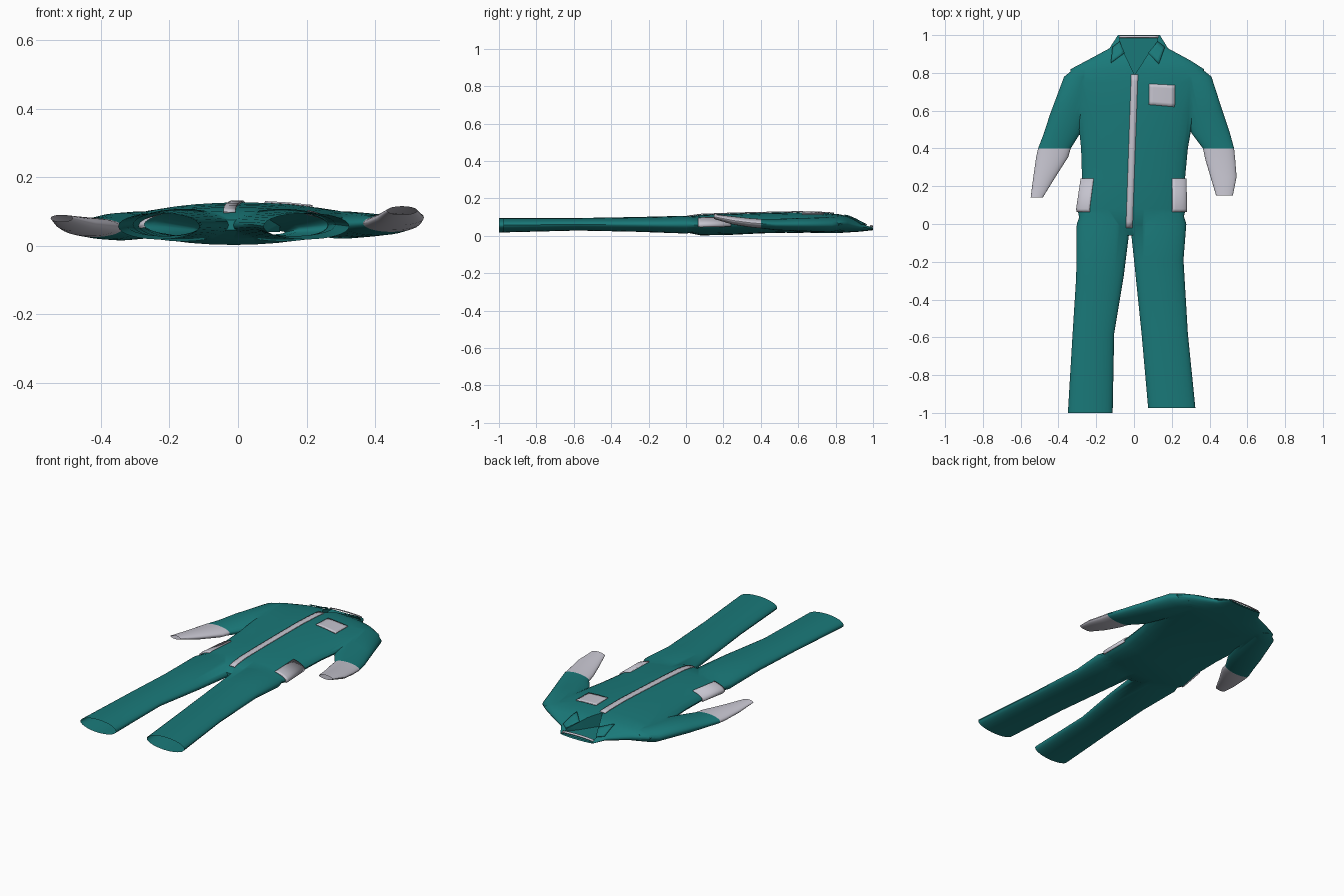
import bpy, bmesh, math
from mathutils import Vector
from mathutils.bvhtree import BVHTree

if "Cube" in bpy.data.objects:
    bpy.data.objects.remove(bpy.data.objects["Cube"])


def material(name, rgb):
    m = bpy.data.materials.new(name)
    m.diffuse_color = (*rgb, 1)
    m.use_nodes = True
    m.node_tree.nodes["Principled BSDF"].inputs["Base Color"].default_value = m.diffuse_color
    return m


TEAL = material("teal_cloth", (0.01, 0.19, 0.19))
GREY = material("grey_cloth", (0.56, 0.55, 0.62))


def add_object(name, bm, mat):
    me = bpy.data.meshes.new(name)
    bm.to_mesh(me)
    bm.free()
    me.materials.append(mat)
    ob = bpy.data.objects.new(name, me)
    bpy.context.collection.objects.link(ob)
    return ob


def activate(ob):
    bpy.ops.object.select_all(action='DESELECT')
    ob.select_set(True)
    bpy.context.view_layer.objects.active = ob


def smooth(ob, angle=40):
    activate(ob)
    bpy.ops.object.shade_smooth_by_angle(angle=math.radians(angle))


def loft(name, rings, mat, caps=True, arc=None, n=28):
    """Join elliptical sections (y, x0, x1, z0, z1); arc gives a partial section."""
    bm = bmesh.new()
    a0, a1 = arc or (0, 360)
    count = n if arc is None else n + 1
    rows = []
    for y, x0, x1, z0, z1 in rings:
        row = []
        for i in range(count):
            a = math.radians(a0 + (a1 - a0) * i / n)
            row.append(bm.verts.new(((x0 + x1) / 2 + (x1 - x0) / 2 * math.cos(a), y,
                                     (z0 + z1) / 2 + (z1 - z0) / 2 * math.sin(a))))
        rows.append(row)
    for r, s in zip(rows, rows[1:]):
        for i in range(n):
            j = (i + 1) % count
            bm.faces.new((r[i], r[j], s[j], s[i]))
    if caps and arc is None:
        bm.faces.new(rows[0])
        bm.faces.new(rows[-1])
    bmesh.ops.recalc_face_normals(bm, faces=bm.faces)
    return add_object(name, bm, mat)


def boolean(target, other, op):
    mod = target.modifiers.new(op.lower(), 'BOOLEAN')
    mod.operation, mod.solver, mod.object = op, 'EXACT', other
    activate(target)
    bpy.ops.object.modifier_apply(modifier=mod.name)
    bpy.data.objects.remove(other)


# Torso, from crotch to neck
torso = [(-.06, -.15, .11, .045, .075), (-.01, -.28, .25, .02, .10),
         (.08, -.30, .275, .002, .112), (.24, -.275, .27, .005, .118),
         (.40, -.28, .285, .013, .122), (.60, -.30, .32, .018, .126),
         (.75, -.34, .37, .014, .122), (.82, -.335, .37, .015, .115),
         (.865, -.25, .30, .018, .105), (.93, -.13, .18, .022, .075),
         (1.0, -.085, .137, .03, .047)]
body = loft("coverall_body", torso, TEAL)

# Legs and upper sleeves, merged into the torso
left_leg = [(.12, -.26, -.04, .03, .09), (0, -.303, -.02, .012, .107),
            (-.28, -.306, -.055, .022, .10), (-.58, -.325, -.105, .028, .095),
            (-1.0, -.35, -.113, .018, .095)]
right_leg = [(.12, .02, .24, .03, .09), (0, -.02, .277, .012, .107),
             (-.19, 0, .262, .02, .10), (-.58, .04, .285, .028, .095),
             (-.975, .075, .325, .018, .095)]
left_sleeve = [(.84, -.295, -.15, .035, .09), (.78, -.37, -.2, .02, .10),
               (.58, -.445, -.24, .015, .095), (.48, -.477, -.285, .018, .085),
               (.40, -.508, -.335, .025, .08)]
right_sleeve = [(.84, .15, .335, .035, .09), (.78, .2, .41, .02, .10),
                (.60, .26, .468, .025, .095), (.48, .305, .508, .03, .09),
                (.40, .365, .53, .04, .09)]
for limb in (left_leg, right_leg, left_sleeve, right_sleeve):
    boolean(body, loft("limb", limb, TEAL), 'UNION')

# Surface that the sewn-on patches follow
bm = bmesh.new()
bm.from_mesh(body.data)
surface = BVHTree.FromBMesh(bm)
bm.free()


def patch(name, corners, mat, nx, ny, lift=.001, thick=.005):
    """Four-cornered cloth patch laid on the upper surface."""
    a, b, c, d = (Vector(p) for p in corners)
    bm = bmesh.new()
    rows = []
    for j in range(ny + 1):
        l, r = a.lerp(d, j / ny), b.lerp(c, j / ny)
        row = []
        for i in range(nx + 1):
            p = l.lerp(r, i / nx)
            hit = surface.ray_cast(Vector((p.x, p.y, 1)), Vector((0, 0, -1)))[0]
            row.append(bm.verts.new((p.x, p.y, (hit.z if hit else .04) + lift)))
        rows.append(row)
    for r, s in zip(rows, rows[1:]):
        for i in range(nx):
            bm.faces.new((r[i], r[i + 1], s[i + 1], s[i]))
    ob = add_object(name, bm, mat)
    mod = ob.modifiers.new("thickness", 'SOLIDIFY')
    mod.thickness, mod.offset = thick, 1
    smooth(ob)
    return ob


# Open V neck
bm = bmesh.new()
outline = [(.003, .79), (.075, .90), (.122, .96), (.12, 1.05),
           (-.07, 1.05), (-.075, .96), (-.05, .90)]
face = bm.faces.new([bm.verts.new((x, y, .04)) for x, y in outline])
top = bmesh.ops.extrude_face_region(bm, geom=[face])['geom']
bmesh.ops.translate(bm, vec=(0, 0, .2), verts=[v for v in top if isinstance(v, bmesh.types.BMVert)])
bmesh.ops.recalc_face_normals(bm, faces=bm.faces)
cutter = add_object("neck_cutter", bm, TEAL)
cutter.hide_render = True
boolean(body, cutter, 'DIFFERENCE')

# Open trouser hems, sleeve ends and neck
bm = bmesh.new()
bm.from_mesh(body.data)
ends = [f for f in bm.faces if abs(f.normal.y) > .999 and
        any(abs(f.calc_center_median().y - y) < .005 for y in (-1, -.975, .40, 1))]
bmesh.ops.delete(bm, geom=ends, context='FACES')
bm.to_mesh(body.data)
bm.free()
smooth(body)

# Grey lower sleeves
smooth(loft("left_cuff", [left_sleeve[-1], (.355, -.518, -.348, .028, .081),
            (.25, -.533, -.415, .042, .085), (.14, -.547, -.483, .07, .09)], GREY, caps=False))
smooth(loft("right_cuff", [right_sleeve[-1], (.34, .378, .536, .046, .094),
            (.25, .405, .543, .06, .104), (.15, .435, .523, .09, .115)], GREY, caps=False))

# Hip pockets wrapping round the sides
hip = [(.065, -.30, .275, .004, .112), (.08, -.302, .277, .002, .113),
       (.24, -.278, .273, .004, .119)]
for name, arc in (("left_hip_pocket", (140, 190)), ("right_hip_pocket", (-10, 42))):
    pocket = loft(name, hip, GREY, arc=arc, n=10)
    mod = pocket.modifiers.new("thickness", 'SOLIDIFY')
    mod.thickness, mod.offset = .009, 0
    smooth(pocket)

# Front placket and chest pocket
patch("front_placket", [(-.043, -.02), (-.008, -.02), (.021, .79), (-.015, .79)], GREY, 2, 24)
patch("chest_pocket", [(.078, .632), (.215, .62), (.217, .735), (.08, .742)], GREY, 6, 6)

# Collar: two turned-down flaps and the back edge
patch("left_collar_flap", [(-.122, .852), (-.05, .905), (-.075, .965), (-.113, .935)], TEAL, 4, 4, .003)
patch("right_collar_flap", [(.075, .905), (.132, .847), (.163, .935), (.125, .965)], TEAL, 4, 4, .003)
patch("collar_back_edge", [(-.078, .985), (.128, .985), (.128, .997), (-.076, .997)], GREY, 10, 1)
